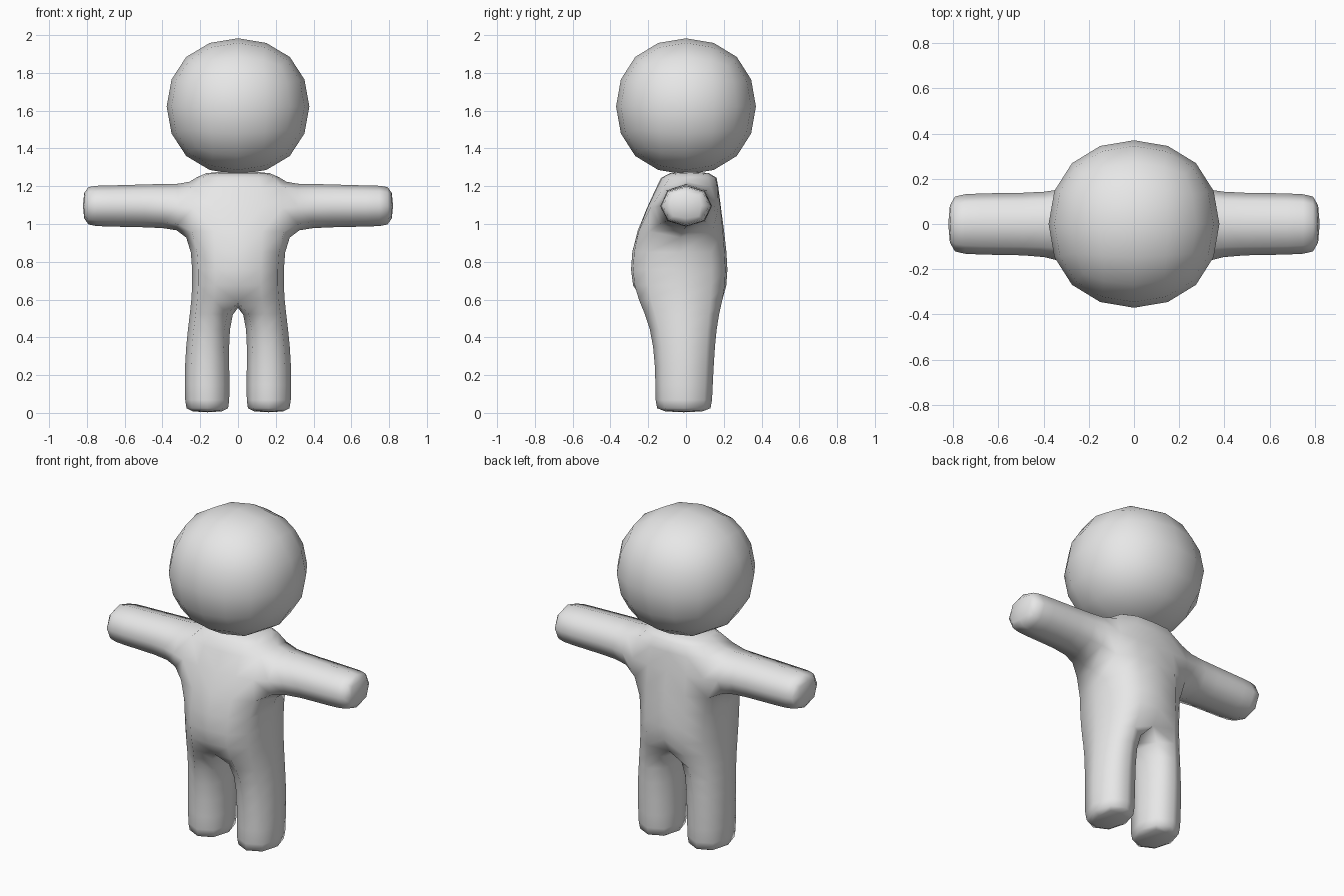
import bpy
import bmesh

if "Cube" in bpy.data.objects:
    bpy.data.objects.remove(bpy.data.objects["Cube"])

grey = bpy.data.materials.new("light_grey")
grey.diffuse_color = (0.8, 0.8, 0.8, 1)
grey.use_nodes = True
grey.node_tree.nodes["Principled BSDF"].inputs["Base Color"].default_value = grey.diffuse_color


def finish(name, bm, levels, mirror=False):
    """Turn a cage into a smooth, subdivided object."""
    mesh = bpy.data.meshes.new(name)
    bm.to_mesh(mesh)
    bm.free()
    mesh.materials.append(grey)
    for p in mesh.polygons:
        p.use_smooth = True
    obj = bpy.data.objects.new(name, mesh)
    bpy.context.collection.objects.link(obj)
    if mirror:
        m = obj.modifiers.new("mirror", 'MIRROR')
        m.merge_threshold = 0.001
    s = obj.modifiers.new("subdivision", 'SUBSURF')
    s.levels = s.render_levels = levels
    return obj


# Head: rounded cube
bm = bmesh.new()
bmesh.ops.create_cube(bm, size=2)
for v in bm.verts:
    v.co = (v.co.x * 0.45, v.co.y * 0.441, v.co.z * 0.43 + 1.6222)
finish("head", bm, 2)

# Body: half cage of legs, torso and arm, mirrored across x
bm = bmesh.new()


def bridge(a, b, sides=(0, 1, 2, 3)):
    for k in sides:
        n = (k + 1) % 4
        bm.faces.new((a[k], a[n], b[n], b[k]))


def level(z, xi, xo, yf, yb):
    return [bm.verts.new(c) for c in
            ((xi, yf, z), (xo, yf, z), (xo, yb, z), (xi, yb, z))]


# Leg, from the sole up to the crotch
legs = [level(*r) for r in (
    (0.0, 0.04, 0.285, -0.17, 0.148),
    (0.04, 0.035, 0.29, -0.175, 0.15),
    (0.25, 0.035, 0.295, -0.175, 0.16),
    (0.45, 0.04, 0.275, -0.20, 0.175),
    (0.60, 0.0, 0.255, -0.27, 0.21))]
bm.faces.new(legs[0][::-1])
for a, b in zip(legs, legs[1:]):
    bridge(a, b)

# Torso, open on the centre plane and at the shoulder
torso = [legs[-1]] + [level(*r) for r in (
    (0.75, 0, 0.25, -0.30, 0.225),
    (0.95, 0, 0.265, -0.275, 0.205),
    (1.22, 0, 0.25, -0.14, 0.165),
    (1.28, 0, 0.20, -0.13, 0.17))]
for i in range(4):
    bridge(torso[i], torso[i + 1], (0, 2) if i == 2 else (0, 1, 2))
bm.faces.new(torso[-1])

# Arm, from the shoulder opening out to the hand
lo, hi = torso[2], torso[3]
ring = [lo[1], lo[2], hi[2], hi[1]]
for x, zb, zt, y in ((0.38, 0.97, 1.225, 0.15),
                     (0.60, 0.975, 1.215, 0.15),
                     (0.765, 0.978, 1.213, 0.145),
                     (0.826, 0.99, 1.205, 0.13)):
    nxt = [bm.verts.new(c) for c in
           ((x, -y, zb), (x, y, zb), (x, y, zt), (x, -y, zt))]
    bridge(ring, nxt)
    ring = nxt
bm.faces.new(ring)
finish("body", bm, 1, mirror=True)
